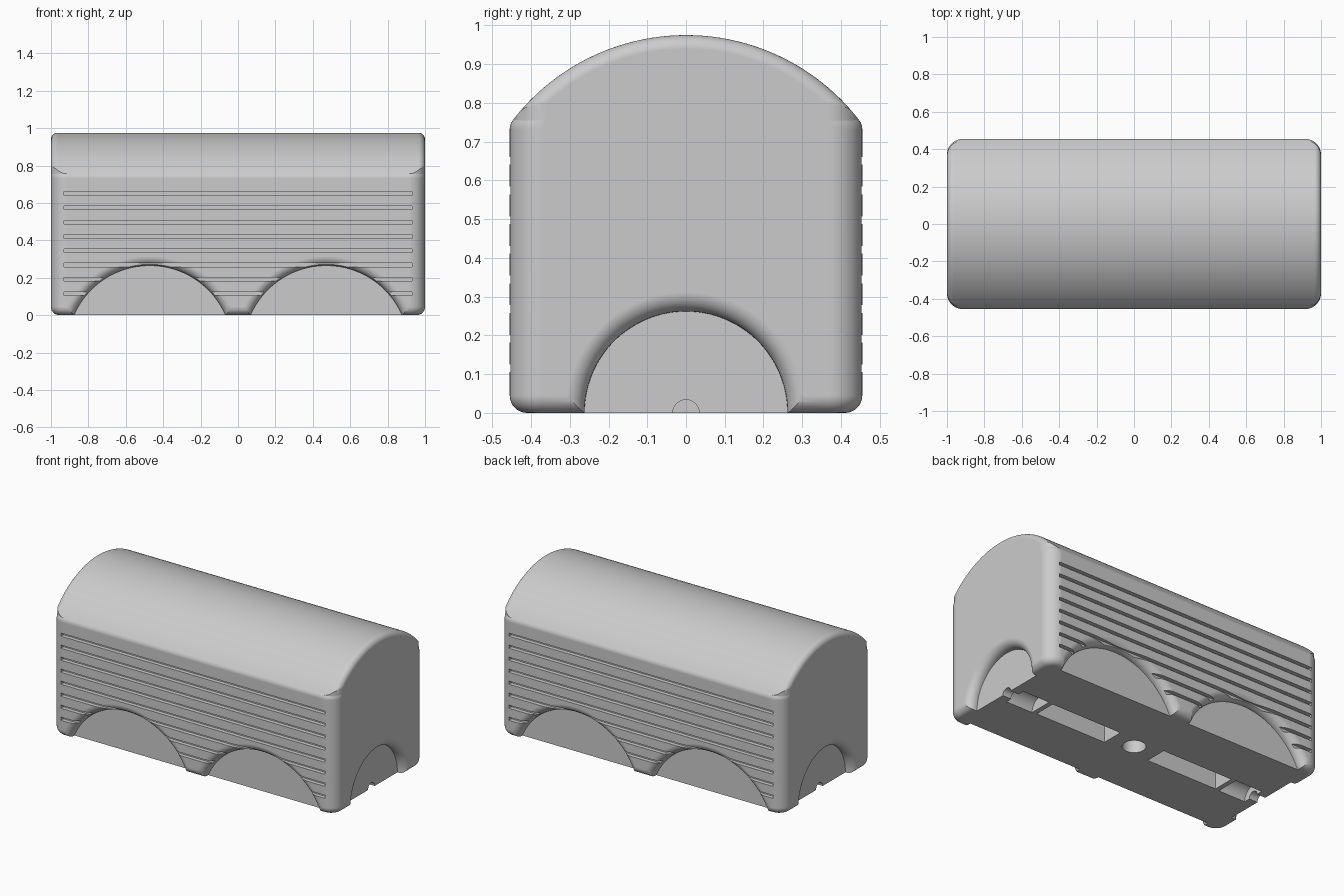
import bpy, bmesh
from math import sin, cos, pi, sqrt, acos, radians

if "Cube" in bpy.data.objects:
    bpy.data.objects.remove(bpy.data.objects["Cube"], do_unlink=True)

HALF_X, HALF_Y = 1.0, 0.455      # body half length and half width
ROOF_R, ROOF_Z = 0.565, 0.41     # roof arc radius and centre height
CORNER, BASE = 0.085, 0.045      # upright corner and bottom edge radii
EAVE, ROOF_EDGE = 0.04, 0.035    # wall-to-roof and roof-end radii
FILLET, DEPTH = 0.05, 0.06       # arch lip radius and recess depth

grey = bpy.data.materials.new("light grey")
grey.use_nodes = True
grey.diffuse_color = (0.6, 0.6, 0.6, 1)
grey.node_tree.nodes["Principled BSDF"].inputs["Base Color"].default_value = (0.6, 0.6, 0.6, 1)


def loft(name, rings):
    """Closed solid through a list of equal-length point rings."""
    bm = bmesh.new()
    loops = [[bm.verts.new(p) for p in ring] for ring in rings]
    for a, b in zip(loops, loops[1:]):
        for i in range(len(a)):
            bm.faces.new((a[i - 1], a[i], b[i], b[i - 1]))
    bm.faces.new(loops[0])
    bm.faces.new(loops[-1])
    bmesh.ops.recalc_face_normals(bm, faces=bm.faces)
    mesh = bpy.data.meshes.new(name)
    bm.to_mesh(mesh)
    bm.free()
    mesh.materials.append(grey)
    obj = bpy.data.objects.new(name, mesh)
    bpy.context.collection.objects.link(obj)
    return obj


def rounded_rect(hx, hy, r, z, steps=10):
    pts = []
    for q, (sx, sy) in enumerate([(1, 1), (-1, 1), (-1, -1), (1, -1)]):
        for k in range(steps + 1):
            a = (q + k / steps) * pi / 2
            pts.append((sx * (hx - r) + r * cos(a), sy * (hy - r) + r * sin(a), z))
    return pts


def disc(axis, d, u, v, r, n=96):
    """Circle at distance d along an axis, centred at u, v across it."""
    pts = []
    for k in range(n):
        a = 2 * pi * (k + 0.5) / n
        p, q = u + r * cos(a), v + r * sin(a)
        pts.append({"x": (d, p, q), "y": (p, d, q), "z": (p, q, d)}[axis])
    return pts


def box(name, x0, x1, y0, y1, z0, z1):
    return loft(name, [[(x0, y0, z), (x1, y0, z), (x1, y1, z), (x0, y1, z)] for z in (z0, z1)])


def combine(target, tool, operation="DIFFERENCE"):
    mod = target.modifiers.new("cut", "BOOLEAN")
    mod.operation, mod.solver, mod.object = operation, "EXACT", tool
    bpy.ops.object.select_all(action="DESELECT")
    bpy.context.view_layer.objects.active = target
    target.select_set(True)
    bpy.ops.object.modifier_apply(modifier=mod.name)
    bpy.data.objects.remove(tool, do_unlink=True)


# Walls: rounded plan, softened bottom edge, eaves curving in to the roof
rings = []
for k in range(9):
    t = k / 8 * pi / 2
    inset = BASE * (1 - sin(t))
    rings.append(rounded_rect(HALF_X - inset, HALF_Y - inset, CORNER - inset, BASE * (1 - cos(t))))
eave_y = HALF_Y - EAVE
eave_z = ROOF_Z + sqrt((ROOF_R - EAVE) ** 2 - eave_y ** 2)
eave_angle = acos(eave_y / (ROOF_R - EAVE))
for k in range(7):
    t = k / 6 * eave_angle
    rings.append(rounded_rect(HALF_X, eave_y + EAVE * cos(t), CORNER, eave_z + EAVE * sin(t)))
rings.append(rounded_rect(HALF_X, eave_y + EAVE * cos(eave_angle), CORNER, 1.2))
body = loft("body", rings)

# Arched roof with rounded ends trims the walls
stations = [(HALF_X + 0.02, ROOF_R - ROOF_EDGE)]
for k in range(9):
    t = k / 8 * pi / 2
    stations.append((HALF_X - ROOF_EDGE * (1 - cos(t)), ROOF_R - ROOF_EDGE * (1 - sin(t))))
stations += [(-x, r) for x, r in reversed(stations)]
rings = []
for x, r in stations:
    arc = [(x, r * cos(k / 80 * pi), ROOF_Z + r * sin(k / 80 * pi)) for k in range(81)]
    rings.append(arc + [(x, -r, -0.1), (x, r, -0.1)])
combine(body, loft("roof_trim", rings), "INTERSECT")


# Arch recesses with a rounded lip
def arch(axis, side, wall, u, v, r):
    steps = [(wall - DEPTH, r)]
    for k in range(9):
        t = k / 8 * pi / 2
        steps.append((wall - FILLET * (1 - sin(t)), r + FILLET * (1 - cos(t))))
    steps.append((wall + 0.05, r + FILLET))
    combine(body, loft("arch_cutter", [disc(axis, side * d, u, v, q) for d, q in steps]))


for side in (-1, 1):
    for u in (-0.472, 0.472):
        arch("y", side, HALF_Y, u, -0.177, 0.442)
    arch("x", side, HALF_X, 0, 0, 0.262)

# Long horizontal grooves on both sides
for side in (-1, 1):
    for k in range(8):
        z = 0.115 + k * 0.0765
        y0, y1 = sorted((side * (HALF_Y - 0.025), side * (HALF_Y + 0.05)))
        combine(body, box("groove_cutter", -0.93, 0.93, y0, y1, z - 0.01, z + 0.01))

# Underside: centre hole, long pockets, round pockets and end channels
combine(body, loft("hole_cutter", [disc("z", z, 0, 0, 0.068, 48) for z in (-0.1, 0.3)]))
for s in (-1, 1):
    x0, x1 = sorted((s * 0.16, s * 0.66))
    combine(body, box("pocket_cutter", x0, x1, -0.07, 0.07, -0.1, 0.2))
    for a, b, r in ((0.69, 0.88, 0.075), (0.8, 1.05, 0.034)):
        combine(body, loft("channel_cutter", [disc("x", s * d, 0, 0, r, 48) for d in (a, b)]))

# Smooth shading with crisp edges
bpy.ops.object.select_all(action="DESELECT")
body.select_set(True)
bpy.context.view_layer.objects.active = body
bpy.ops.object.shade_smooth_by_angle(angle=radians(30))
weighted = body.modifiers.new("even shading", "WEIGHTED_NORMAL")
weighted.keep_sharp = True
